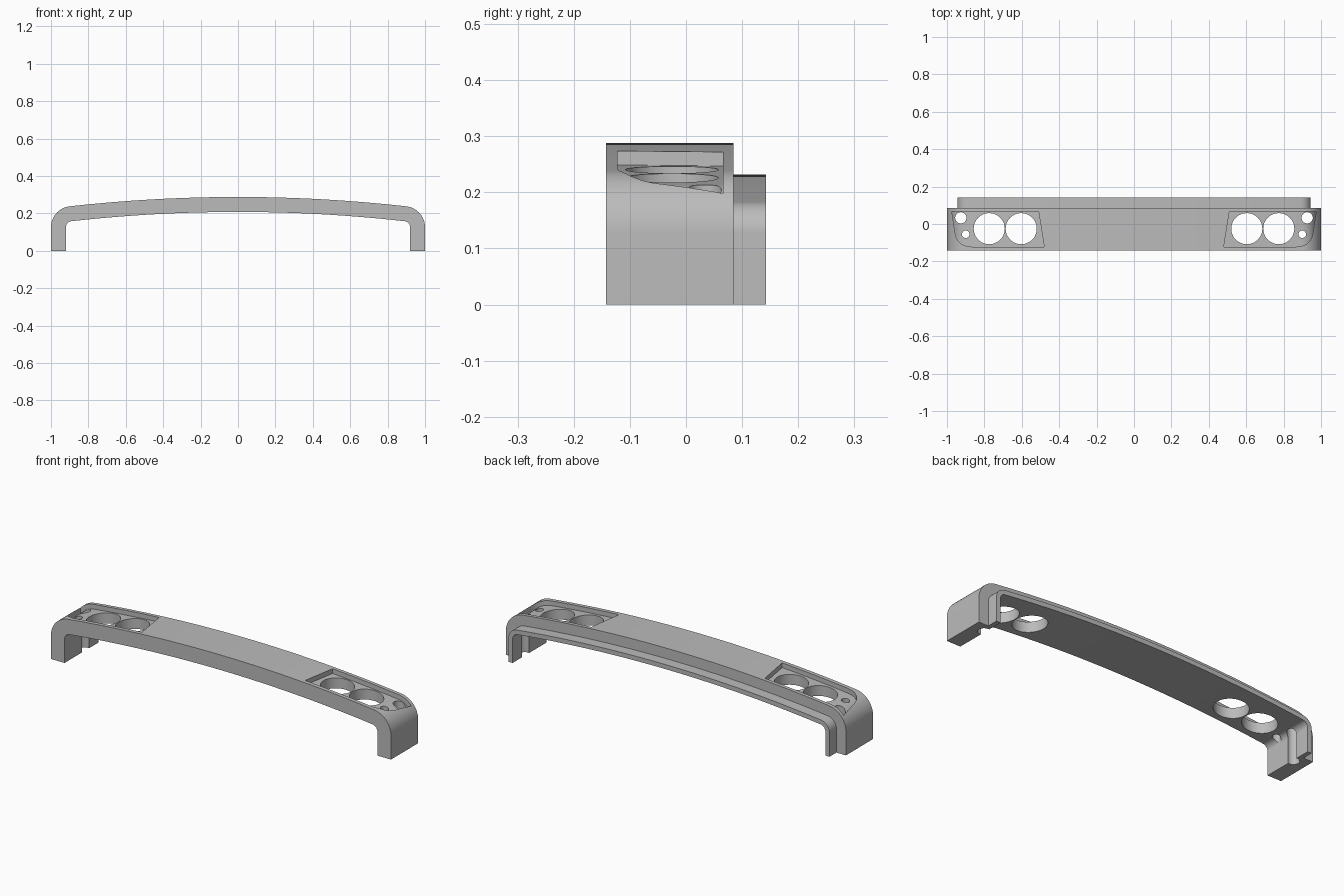
import bpy, bmesh, math
from mathutils import Vector

old = bpy.data.objects.get("Cube")
if old:
    bpy.data.objects.remove(old, do_unlink=True)

grey = bpy.data.materials.new("plain grey")
grey.use_nodes = True
grey.diffuse_color = (0.5, 0.5, 0.5, 1)
grey.node_tree.nodes["Principled BSDF"].inputs["Base Color"].default_value = (0.5, 0.5, 0.5, 1)

TOP, ARCH, CORNER = 0.288, 8.1, 0.112
FRONT, BACK, LIP_BACK = -0.143, 0.085, 0.143


def outline(d):
    """Arched bridge line, set in by d, from the right foot to the left foot."""
    cx = 1 - CORNER
    arch_z = TOP - ARCH
    cz = arch_z + math.sqrt((ARCH - CORNER) ** 2 - cx ** 2)
    tilt = math.asin(cx / (ARCH - CORNER))
    half = [(1 - d, 0)]
    for i in range(17):                                # rounded shoulder
        a = (math.pi / 2 - tilt) * i / 16
        half.append((cx + (CORNER - d) * math.cos(a), cz + (CORNER - d) * math.sin(a)))
    for i in range(1, 25):                             # shallow arch to the middle
        a = tilt * (1 - i / 24)
        half.append(((ARCH - d) * math.sin(a), arch_z + (ARCH - d) * math.cos(a)))
    return half + [(-x, z) for x, z in reversed(half[:-1])]


def prism(name, points, direction):
    """Extrude a closed flat loop of points."""
    bm = bmesh.new()
    face = bm.faces.new([bm.verts.new(p) for p in points])
    new = bmesh.ops.extrude_face_region(bm, geom=[face])["geom"]
    bmesh.ops.translate(bm, vec=Vector(direction),
                        verts=[v for v in new if isinstance(v, bmesh.types.BMVert)])
    bmesh.ops.recalc_face_normals(bm, faces=bm.faces)
    mesh = bpy.data.meshes.new(name)
    bm.to_mesh(mesh)
    bm.free()
    mesh.materials.append(grey)
    ob = bpy.data.objects.new(name, mesh)
    bpy.context.collection.objects.link(ob)
    return ob


def bridge(name, outer, inner, y0, y1):
    loop = outline(outer) + outline(inner)[::-1]
    return prism(name, [(x, y0, z) for x, z in loop], (0, y1 - y0, 0))


def combine(target, tool, operation):
    """Apply a boolean and drop the tool."""
    tool.hide_render = True
    mod = target.modifiers.new("combine", 'BOOLEAN')
    mod.operation, mod.solver, mod.object = operation, 'EXACT', tool
    bpy.ops.object.select_all(action='DESELECT')
    bpy.context.view_layer.objects.active = target
    target.select_set(True)
    bpy.ops.object.modifier_apply(modifier=mod.name)
    bpy.data.objects.remove(tool, do_unlink=True)


# Arched body with a thinner lip along its back
body = bridge("arched_bridge", 0, 0.08, FRONT, BACK)
combine(body, bridge("back_lip", 0.056, 0.08, BACK, LIP_BACK), 'UNION')

# Pocket outline: slanted inner end, swept outer corner
pocket_loop = [(0.51, 0.066), (0.48, -0.122)]
start, bend, end = Vector((0.86, -0.122)), Vector((0.945, -0.122)), Vector((0.956, -0.05))
for i in range(13):
    t = i / 12
    pocket_loop.append(tuple(start * (1 - t) ** 2 + bend * 2 * t * (1 - t) + end * t * t))
pocket_loop.append((0.974, 0.066))

# Round openings: x, y, radius
holes = [(0.603, -0.025, 0.083), (0.774, -0.025, 0.083),
         (0.926, 0.033, 0.03), (0.9, -0.055, 0.02)]

for side in (1, -1):
    # Shallow pocket whose floor follows the arch
    pocket = prism("pocket_cutter", [(side * x, y, 0.1) for x, y in pocket_loop], (0, 0, 0.3))
    floor = prism("floor_cutter", [(x, -0.3, z) for x, z in outline(0.025)], (0, 0.6, 0))
    combine(pocket, floor, 'DIFFERENCE')
    combine(body, pocket, 'DIFFERENCE')
    # Openings straight down through the pocket
    for x, y, r in holes:
        ring = [math.tau * i / 48 for i in range(48)]
        drill = prism("hole_cutter", [(side * x + r * math.cos(a), y + r * math.sin(a), -0.1)
                                      for a in ring], (0, 0, 0.6))
        combine(body, drill, 'DIFFERENCE')

bpy.ops.object.select_all(action='DESELECT')
bpy.context.view_layer.objects.active = body
body.select_set(True)
bpy.ops.object.shade_smooth_by_angle(angle=math.radians(25))
